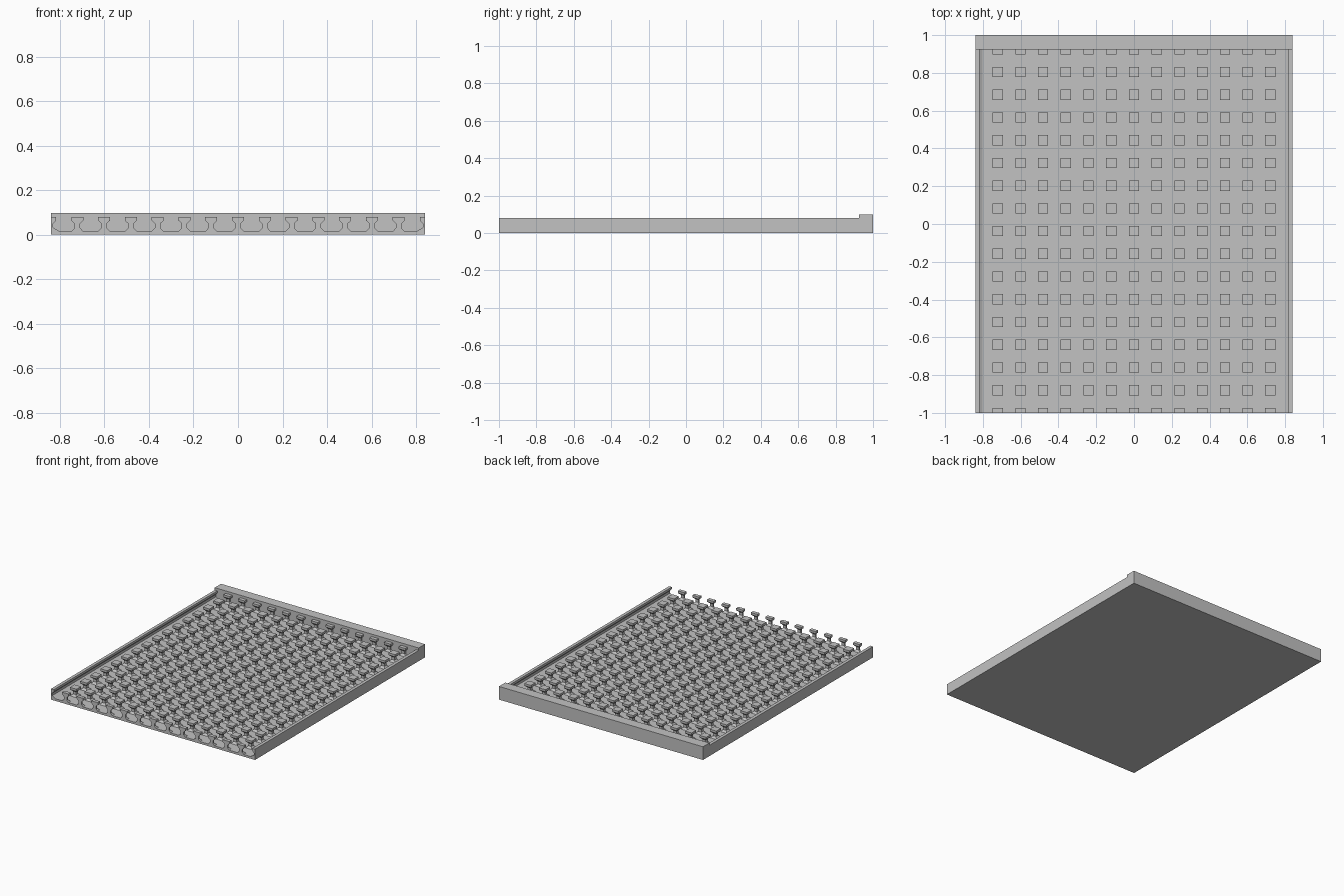
import bpy, bmesh

if "Cube" in bpy.data.objects:
    bpy.data.objects.remove(bpy.data.objects["Cube"])

grey = bpy.data.materials.new("light_grey")
grey.diffuse_color = (0.54, 0.54, 0.54, 1)
grey.use_nodes = True
grey.node_tree.nodes["Principled BSDF"].inputs["Base Color"].default_value = grey.diffuse_color

HX, FLOOR, TOP, LIP = 0.84, 0.016, 0.08, 0.098
PITCH, BACK = 0.1203, 0.925


def finish(name, bm):
    bmesh.ops.recalc_face_normals(bm, faces=bm.faces)
    me = bpy.data.meshes.new(name)
    bm.to_mesh(me)
    bm.free()
    me.materials.append(grey)
    ob = bpy.data.objects.new(name, me)
    bpy.context.collection.objects.link(ob)
    return ob


def extrude_profile(name, pts, y0, y1):
    """Prism with an x-z outline running along y."""
    bm = bmesh.new()
    face = bm.faces.new([bm.verts.new((x, y0, z)) for x, z in pts])
    geo = bmesh.ops.extrude_face_region(bm, geom=[face])["geom"]
    bmesh.ops.translate(bm, vec=(0, y1 - y0, 0),
                        verts=[g for g in geo if isinstance(g, bmesh.types.BMVert)])
    return finish(name, bm)


# Floor and raised stop along the back edge
extrude_profile("base_plate", [(-HX, 0), (HX, 0), (HX, FLOOR), (-HX, FLOOR)], -1, BACK)
extrude_profile("back_stop", [(-HX, 0), (HX, 0), (HX, LIP), (-HX, LIP)], BACK, 1)

# Thin side rails with an undercut groove facing inward
rail = [(HX, FLOOR), (0.803, FLOOR), (0.83, 0.032), (0.83, 0.05),
        (0.817, 0.064), (0.817, TOP), (HX, TOP)]
for side, s in (("right", 1), ("left", -1)):
    extrude_profile(side + "_rail", [(s * x, z) for x, z in rail], -1, BACK)

# Grid of square mushroom studs: (half width, height) sections
SECTIONS = [(0.026, FLOOR), (0.0125, 0.030), (0.0125, 0.050), (0.027, 0.064), (0.027, TOP)]
bm = bmesh.new()
for row in range(17):
    y = -1 + row * PITCH
    # The first and last rows are half studs cut by the plate edge and the stop
    lo = 0 if row == 0 else -1
    hi = 0 if row == 16 else 1
    for col in range(-6, 7):
        x = col * PITCH
        rings = [[bm.verts.new((x + a * h, y + b * h, z))
                  for a, b in ((-1, lo), (1, lo), (1, hi), (-1, hi))]
                 for h, z in SECTIONS]
        for r0, r1 in zip(rings, rings[1:]):
            for i in range(4):
                j = (i + 1) % 4
                bm.faces.new((r0[i], r0[j], r1[j], r1[i]))
        bm.faces.new(rings[-1])
        bm.faces.new(rings[0][::-1])
finish("stud_grid", bm)
